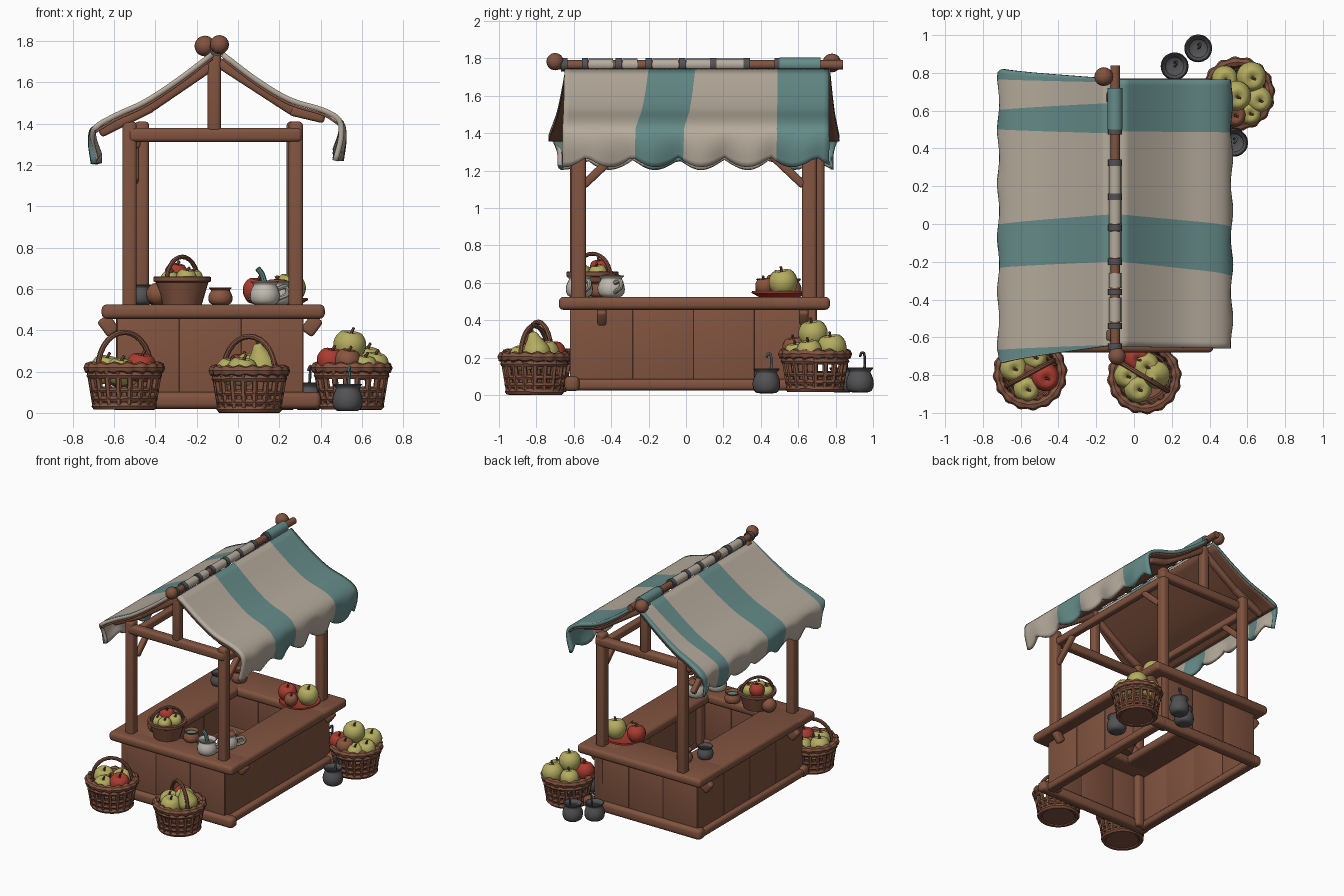
import bpy, bmesh, math
from mathutils import Vector as V, Matrix

if "Cube" in bpy.data.objects:
    bpy.data.objects.remove(bpy.data.objects["Cube"])

def mat(name, c):
    m = bpy.data.materials.new(name)
    m.diffuse_color = (*c, 1)
    m.use_nodes = True
    m.node_tree.nodes["Principled BSDF"].inputs["Base Color"].default_value = m.diffuse_color
    return m

WOOD = mat("brown wood", (.22, .087, .05))
BEIGE = mat("beige cloth", (.47, .41, .335))
TEAL = mat("teal cloth", (.13, .26, .25))
GREY = mat("dark grey iron", (.085, .085, .09))
RED = mat("red", (.40, .045, .03))
YEL = mat("yellow green", (.46, .42, .12))
WHITE = mat("off white pottery", (.52, .49, .43))
CLAY = mat("terracotta", (.25, .09, .05))

def finish(bm, name, *mats):
    bmesh.ops.recalc_face_normals(bm, faces=bm.faces)
    me = bpy.data.meshes.new(name)
    bm.to_mesh(me); bm.free()
    for m in mats: me.materials.append(m)
    ob = bpy.data.objects.new(name, me)
    bpy.context.collection.objects.link(ob)
    return ob

def smooth_path(pts, n=5):
    """Catmull-Rom curve through the points"""
    p = [V(q) for q in pts]
    p = [2 * p[0] - p[1]] + p + [2 * p[-1] - p[-2]]
    out = []
    for a, b, c, d in zip(p, p[1:], p[2:], p[3:]):
        for k in range(n):
            t = k / n
            out.append(.5 * (2 * b + (c - a) * t + (2 * a - 5 * b + 4 * c - d) * t * t + (3 * b - a - 3 * c + d) * t ** 3))
    return out + [p[-2]]

def skin(bm, rings, closed=False):
    n = len(rings[0])
    for i in range(len(rings) - (not closed)):
        A, B = rings[i], rings[(i + 1) % len(rings)]
        for j in range(n):
            bm.faces.new((A[j], A[(j + 1) % n], B[(j + 1) % n], B[j]))
    if not closed:
        bm.faces.new(rings[0]); bm.faces.new(rings[-1])

def add_tube(bm, pts, r, n=8, closed=False, rad=lambda i: 1):
    pts = [V(p) for p in pts]; m = len(pts); rings = []; nor = None
    for i, p in enumerate(pts):
        a = pts[i - 1] if i or closed else p
        b = pts[(i + 1) % m] if i < m - 1 or closed else p
        t = (b - a).normalized()
        nor = t.orthogonal().normalized() if nor is None else (nor - t * nor.dot(t)).normalized()
        bi = t.cross(nor)
        rings.append([bm.verts.new(p + r * rad(i) * (nor * math.cos(2 * math.pi * k / n) + bi * math.sin(2 * math.pi * k / n))) for k in range(n)])
    skin(bm, rings, closed)

def tube(name, pts, r, m, **kw):
    bm = bmesh.new(); add_tube(bm, pts, r, **kw)
    return finish(bm, name, m)

def circle(c, r, z, n=32):
    return [(c[0] + r * math.cos(2 * math.pi * i / n), c[1] + r * math.sin(2 * math.pi * i / n), z) for i in range(n)]

def lathe(name, prof, loc, m, s=1, n=20, smooth=3, tilt=(0, 0)):
    """Revolved profile; radius is kept above zero and the ends are capped"""
    bm = bmesh.new()
    R = Matrix.Rotation(tilt[0], 3, 'X') @ Matrix.Rotation(tilt[1], 3, 'Y')
    P = smooth_path([(a, b, 0) for a, b in prof], smooth)
    skin(bm, [[bm.verts.new(V(loc) + R @ V(q) * s) for q in circle((0, 0), max(p.x, .02), p.y, n)] for p in P])
    return finish(bm, name, m)

def beam(name, a, b, w, h, m=WOOD, bev=.015):
    """Rounded bar from a to b: w sideways, h in the upright direction"""
    a, b = V(a), V(b); d = b - a
    up = V((0, 0, 1)) if abs(d.normalized().z) < .9 else V((0, 1, 0))
    y = d.normalized(); x = y.cross(up).normalized(); z = x.cross(y)
    M = Matrix((x * w, d, z * h)).transposed().to_4x4()
    M.translation = (a + b) / 2
    bm = bmesh.new()
    bmesh.ops.create_cube(bm, size=1, matrix=M)
    bmesh.ops.bevel(bm, geom=bm.edges[:], offset=bev, segments=3, profile=.5, affect='EDGES')
    return finish(bm, name, m)

def box(name, x0, x1, y0, y1, z0, z1, m=WOOD, bev=.012):
    return beam(name, ((x0 + x1) / 2, y0, (z0 + z1) / 2), ((x0 + x1) / 2, y1, (z0 + z1) / 2), x1 - x0, z1 - z0, m, bev)

# --- counter: top boards around an opening, plank walls, bottom rails
box("counter_top_front", -.66, .42, -.68, -.45, .455, .525, bev=.025)
box("counter_top_back", -.66, .42, .45, .77, .455, .525, bev=.025)
box("counter_top_left", -.66, -.32, -.60, .70, .455, .525, bev=.025)
box("counter_top_right", .12, .42, -.60, .70, .455, .525, bev=.025)
for i in range(4):
    y = -.61 + i * .325
    box("right_wall_plank", .285, .318, y, y + .325, .03, .47, bev=.003)
    box("left_wall_plank", -.59, -.555, y, y + .325, .03, .47, bev=.003)
for i in range(3):
    x = -.585 + i * .3
    box("front_wall_plank", x, x + .3, -.62, -.585, .03, .47, bev=.003)
    box("back_wall_plank", x, x + .3, .66, .695, .03, .47, bev=.003)
for x in (-.585, .32):
    beam("side_bottom_rail", (x, -.64, .055), (x, .73, .055), .08, .06, bev=.02)
for y in (-.61, .69):
    beam("end_bottom_rail", (-.63, y, .06), (.40, y, .06), .08, .08, bev=.025)
for y in (-.45, .63):
    for x, s in ((.33, 1), (-.60, -1)):
        beam("counter_bracket", (x, y, .385), (x + s * .055, y, .46), .05, .07)

# --- frame: posts, beams, king posts, braces, rafters
for n, x, y, z in (("front_left", -.525, -.58, .03), ("front_right", .28, -.575, .03), ("back_left", -.465, .70, .49), ("back_right", .27, .66, .03)):
    beam(n + "_post", (x, y, z), (x, y, 1.41), .07, .08, bev=.02)
for y in (-.59, .67):
    beam("cross_beam", (-.53, y, 1.345), (.31, y, 1.345), .07, .068, bev=.02)
    beam("king_post", (-.115, y, 1.36), (-.115, y, 1.75), .065, .065, bev=.018)
    s = 1 if y < 0 else -1
    for x in (-.50, .28):
        beam("brace", (x, y + s * .04, 1.12), (x, y + s * .22, 1.29), .04, .045, bev=.012)
    beam("right_rafter", (-.1, y, 1.70), (.27, y, 1.46), .05, .05)
    beam("right_rafter_tip", (.25, y, 1.465), (.42, y, 1.425), .05, .05)
    beam("left_rafter", (-.1, y, 1.70), (-.43, y, 1.475), .05, .05)
    beam("left_rafter_tip", (-.41, y, 1.485), (-.67, y, 1.355), .05, .05)
for x in (-.50, .275):
    beam("side_beam", (x, -.58, 1.31), (x, .68, 1.31), .055, .06)

# --- ridge pole with cloth wraps, rings and end knobs
tube("ridge_pole", [(-.1, -.72, 1.765), (-.1, 0, 1.765), (-.1, .84, 1.765)], .026, WOOD, n=12)
BALL = [(math.sin(math.pi * i / 8), -math.cos(math.pi * i / 8)) for i in range(9)]
lathe("front_knob", BALL, (-.09, -.70, 1.782), WOOD, .046, 16, 2)
lathe("back_knob", BALL, (-.16, .78, 1.775), WOOD, .05, 16, 2)
for y0, y1, m in ((-.52, -.39, BEIGE), (-.18, -.04, BEIGE), (0, .13, BEIGE), (.16, .31, BEIGE), (.50, .72, TEAL), (-.34, -.26, BEIGE)):
    tube("ridge_wrap", [(-.1, y0, 1.765), (-.1, y1, 1.765)], .033 if m is BEIGE else .04, m, n=14)
for y in (-.65, -.54, -.36, -.2, -.02, .145, .325, .49):
    tube("ridge_ring", [(-.1, y - .017, 1.765), (-.1, y + .017, 1.765)], .037, GREY, n=14)

# --- striped awning: each strip is (ridge y, eave y, colour index), last entry closes it
def awning(name, prof, strips, liner=False):
    bm = bmesh.new()
    P = smooth_path([(x, 0, z) for x, z in prof], 4)
    cols, idx = [], []
    for (a0, b0, m), (a1, b1, _) in zip(strips, strips[1:]):
        k = max(1, round((b1 - b0) / .03))
        for i in range(k):
            cols.append((a0 + (a1 - a0) * i / k, b0 + (b1 - b0) * i / k)); idx.append(m)
    cols.append(strips[-1][:2])
    rows = []
    for a, b in cols:
        sc = abs(math.sin(math.pi * (b + .04) / .245))     # scalloped hem
        row = []
        for i, p in enumerate(P):
            t = min(1, i / 16)
            q = V((p.x, a + (b - a) * t, p.z))
            if liner: q.z -= .021
            elif i > 16:
                f = (i - 16) / (len(P) - 17)
                q.z += f * .055 * (1 - sc)
                q.x += f * .015 * math.sin(b * 22)
                lo, hi = -.665, .775                       # flared corners tuck back in
                q.y += (min(max(q.y, lo), hi) - q.y) * .85 * min(1, f * 1.5)
            row.append(bm.verts.new(q))
        rows.append(row)
    for j, m in enumerate(idx):
        for i in range(len(P) - 1):
            f = bm.faces.new((rows[j][i], rows[j + 1][i], rows[j + 1][i + 1], rows[j][i + 1]))
            f.material_index = 0 if liner else m
    ob = finish(bm, name, *((WOOD,) if liner else (BEIGE, TEAL)))
    s = ob.modifiers.new("thickness", 'SOLIDIFY')
    s.thickness = .012 if liner else .026
    s.offset = 0
    return ob

RP = [(-.075, 1.735), (.09, 1.61), (.25, 1.515), (.41, 1.465), (.49, 1.415), (.505, 1.33), (.485, 1.22)]
LP = [(-.125, 1.735), (-.29, 1.61), (-.45, 1.505), (-.59, 1.44), (-.69, 1.38), (-.705, 1.31), (-.685, 1.205)]
RS = [(-.65, -.66, 0), (-.20, -.27, 1), (.05, -.01, 0), (.49, .485, 1), (.765, .765, 0)]
LS = [(-.645, -.735, 0), (-.644, -.729, 1), (-.64, -.665, 0), (-.20, -.23, 1), (.05, 0, 0), (.48, .50, 1), (.64, .605, 0), (.75, .765, 1), (.77, .82, 0)]
awning("right_awning", RP, RS)
awning("left_awning", LP, LS)
awning("right_awning_lining", RP[:5], RS, True)
awning("left_awning_lining", LP[:5], LS, True)

# --- fruit
APPLE = [(.02, .62), (.25, .80), (.65, .80), (.97, .3), (.93, -.3), (.55, -.85), (.2, -.85), (.02, -.75)]
PEAR = [(.02, 1.4), (.28, 1.33), (.48, .95), (.75, .5), (1, -.1), (.8, -.7), (.35, -.95), (.02, -.9)]
def fruit(x, y, z, r, m, prof=APPLE, tilt=(.15, .15)):
    lathe("fruit", prof, (x, y, z), m, r, 18, 3, tilt)
    top = prof[0][1] * r
    d = (Matrix.Rotation(tilt[0], 3, 'X') @ Matrix.Rotation(tilt[1], 3, 'Y')) @ V((0, 0, 1))
    c = V((x, y, z))
    tube("fruit_stem", [c + d * (top - .005), c + d * (top + .25 * r), c + d * (top + .5 * r) + V((.008, 0, 0))], .007, WOOD, n=6)

# --- woven baskets: stakes, hoops, braided rim, inner bowl, optional handle
def handle_arch(bm, c, r, z, top, ang, w):
    u = V((math.cos(ang), math.sin(ang), 0))
    add_tube(bm, [V((*c, z)) + u * (r * math.cos(a)) + V((0, 0, (top - z) * math.sin(a)))
                  for a in (math.pi * i / 14 for i in range(15))], w, 8)

def basket(name, c, r, h, z0, handle=None, top=0):
    bm = bmesh.new()
    rad = lambda t: r * (.72 + .20 * t)
    for i in range(18):
        a = 2 * math.pi * i / 18
        d = V((math.cos(a), math.sin(a), 0))
        add_tube(bm, [V((*c, z0 + h * t)) + d * rad(t) for t in (.05, .5, .92)], r * .08, 6)
    for t, w in ((.08, .10), (.24, .08), (.42, .07), (.74, .10)):
        add_tube(bm, circle(c, rad(t), z0 + h * t), r * w, 6, True)
    add_tube(bm, circle(c, r * .88, z0 + h * .90, 80), r * .14, 8, True, lambda i: 1 + .2 * math.sin(2 * math.pi * i / 5))
    if handle is not None:
        handle_arch(bm, c, r * .76, z0 + h * .9, top, handle, r * .07)
    finish(bm, name, WOOD)
    lathe(name + "_inside", [(.02, .04), (.64, .04), (.70, h / r * .5), (.66, h / r * .5), (.60, .1), (.02, .1)], (*c, z0), WOOD, r, 24, 1)

basket("front_left_basket", (-.55, -.79), .19, .225, .015, .5, .39)
for f in ((-.64, -.76, .21, .075, YEL), (-.47, -.81, .22, .075, RED), (-.57, -.87, .2, .07, YEL), (-.53, -.70, .2, .07, YEL), (-.57, -.79, .19, .07, CLAY)):
    fruit(*f)
basket("front_right_basket", (.055, -.81), .19, .225, 0, 2.6, .37)
for f in ((.015, -.71, .22, .07, RED), (.02, -.87, .2, .075, YEL), (.06, -.75, .22, .075, YEL), (-.04, -.80, .2, .07, YEL)):
    fruit(*f)
fruit(.115, -.80, .235, .075, YEL, PEAR, (.2, -.2))
basket("back_right_basket", (.55, .69), .19, .225, .015)
for f in ((.45, .62, .25, .07, RED), (.53, .58, .25, .065, CLAY), (.54, .68, .325, .08, YEL), (.62, .78, .25, .08, YEL),
          (.66, .66, .23, .07, YEL), (.48, .77, .24, .07, YEL), (.61, .59, .22, .065, YEL)):
    fruit(*f)

# --- pots
POT = [(.02, 0), (.7, 0), (.97, .3), (1, .8), (.82, 1.25), (.78, 1.4), (.95, 1.6), (.88, 1.66), (.66, 1.4), (.7, 1.2), (.85, .8), (.75, .3), (.4, .12), (.02, .12)]
def pot(name, x, y, z, r, m, s=1):
    lathe(name, [(a, b * s) for a, b in POT], (x, y, z), m, r, 20, 2)
for x, y, z, m in ((.34, .93, .015, GREY), (.215, .835, .015, GREY), (.53, .43, .01, TEAL)):
    pot("iron_pot", x, y, z, .073, GREY, 1.08)
    tube("ladle", smooth_path([(x, y + .02, z + .03), (x + .01, y + .025, z + .19), (x + .01, y + .01, z + .21), (x, y, z + .19)]), .007, m, n=6)
pot("iron_jar", -.47, .43, .525, .058, GREY)
pot("clay_jar", -.38, .56, .525, .058, CLAY)
pot("small_jar", -.085, -.46, .525, .058, CLAY, .85)
lathe("small_jar_filling", [(.02, .5), (.75, .5), (.7, 1.1), (.02, 1.12)], (-.085, -.46, .525), TEAL, .058, 16, 1)
lathe("clay_ball_jar", BALL, (-.39, -.48, .575), CLAY, .055, 16, 2)
for n, x, y, r in (("cream_jug", .13, -.57, .072), ("teapot", .19, -.40, .072)):
    pot(n, x, y, .525, r, WHITE, .95)
    tube(n + "_handle", smooth_path([(x + .06, y + .02, .60), (x + .10, y + .05, .61), (x + .11, y + .05, .575), (x + .06, y + .02, .55)]), .012, WHITE)
lathe("teapot_lid", [(.02, 1.45), (.8, 1.5), (.5, 1.66), (.12, 1.7), (.18, 1.85), (.02, 1.95)], (.19, -.40, .525), CLAY, .072, 16, 2)
tube("spoon", smooth_path([(.14, -.57, .57), (.12, -.57, .66), (.095, -.575, .70)]), .014, TEAL)

# --- counter bowl basket and fruit plate
lathe("counter_basket", [(.02, 0), (.68, 0), (.9, .75), (1, .8), (1, .95), (.88, .97), (.8, .8), (.6, .3), (.02, .25)], (-.27, -.50, .525), WOOD, .14, 28, 1)
bm = bmesh.new()
handle_arch(bm, (-.27, -.50), .12, .64, .755, .9, .011)
finish(bm, "counter_basket_handle", WOOD)
for f in ((-.30, -.46, .675, .055, RED), (-.22, -.47, .65, .05, YEL), (-.25, -.56, .65, .05, YEL), (-.33, -.54, .645, .045, YEL)):
    fruit(*f)
lathe("red_plate", [(.02, 0), (.75, 0), (1, .14), (.98, .2), (.7, .09), (.02, .09)], (.19, .50, .525), RED, .15, 28, 1)
fruit(.09, .49, .59, .068, RED)
fruit(.25, .52, .60, .078, YEL)
fruit(.17, .42, .58, .05, CLAY)

# --- smooth shading with sharp edges kept
bpy.ops.object.select_all(action='SELECT')
bpy.context.view_layer.objects.active = bpy.context.selected_objects[0]
bpy.ops.object.shade_smooth_by_angle(angle=math.radians(40))
